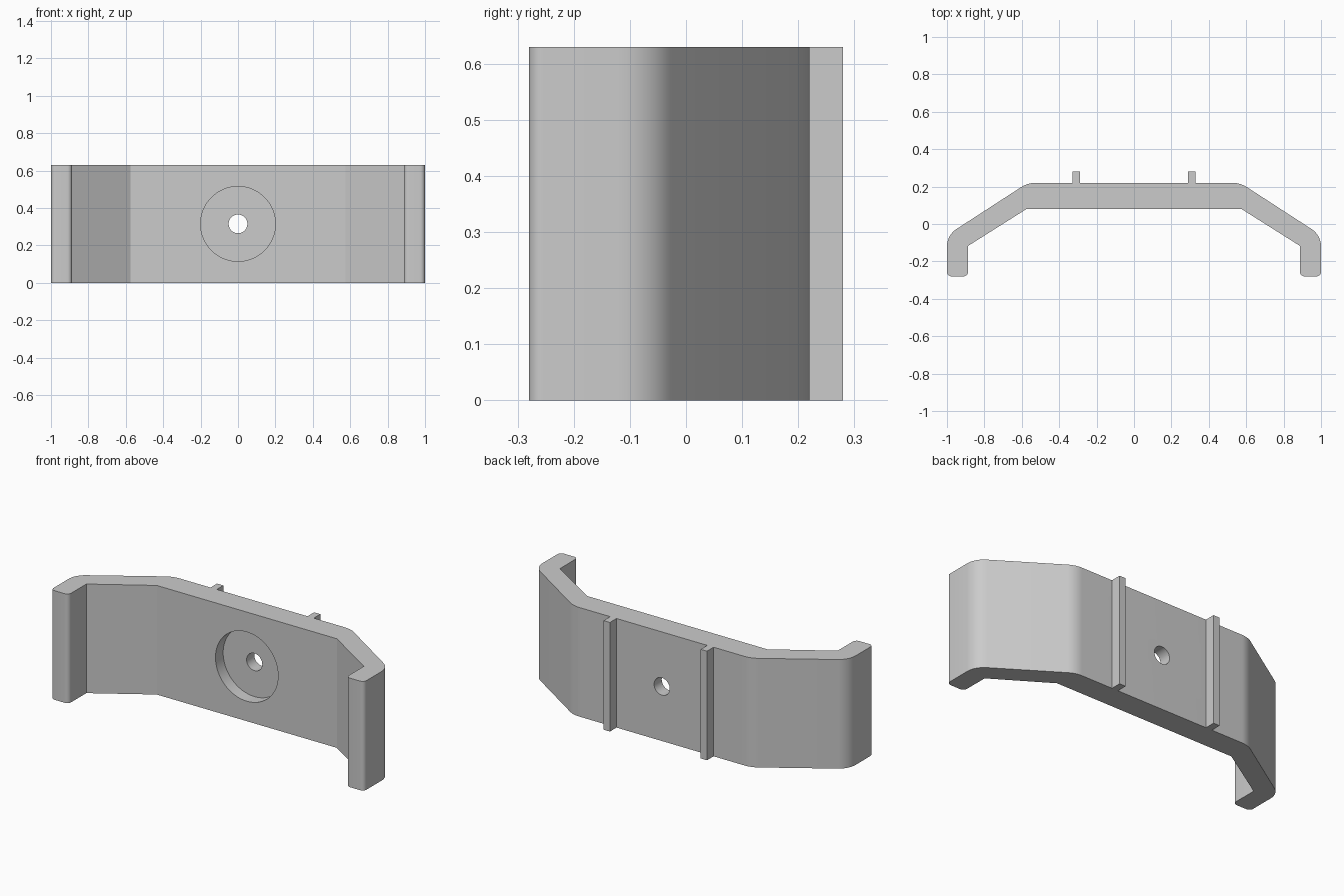
import bpy, bmesh, math
from mathutils import Vector, Matrix

if "Cube" in bpy.data.objects:
    bpy.data.objects.remove(bpy.data.objects["Cube"])

HEIGHT, BACK, INNER = 0.63, 0.22, 0.08

grey = bpy.data.materials.new("plain_grey")
grey.use_nodes = True
colour = (0.6, 0.6, 0.6, 1)
grey.diffuse_color = colour
grey.node_tree.nodes["Principled BSDF"].inputs["Base Color"].default_value = colour


def add_object(name, bm):
    bmesh.ops.recalc_face_normals(bm, faces=bm.faces)
    mesh = bpy.data.meshes.new(name)
    bm.to_mesh(mesh)
    bm.free()
    mesh.materials.append(grey)
    obj = bpy.data.objects.new(name, mesh)
    bpy.context.collection.objects.link(obj)
    return obj


def extrude_profile(name, points):
    bm = bmesh.new()
    face = bm.faces.new([bm.verts.new((x, y, 0)) for x, y in points])
    top = bmesh.ops.extrude_face_region(bm, geom=[face], use_keep_orig=True)["geom"]
    bmesh.ops.translate(bm, vec=(0, 0, HEIGHT),
                        verts=[v for v in top if isinstance(v, bmesh.types.BMVert)])
    return add_object(name, bm)


def fillet(before, corner, after, radius, steps=8):
    """Points of an arc that rounds one profile corner."""
    p = Vector(corner)
    a, b = (Vector(before) - p).normalized(), (Vector(after) - p).normalized()
    half_angle = a.angle(b) / 2
    centre = p + (a + b).normalized() * radius / math.sin(half_angle)
    start = (p + a * radius / math.tan(half_angle) - centre).normalized()
    end = (p + b * radius / math.tan(half_angle) - centre).normalized()
    return [centre + start.slerp(end, i / steps) * radius for i in range(steps + 1)]


def cutter(name, radius, y0, y1):
    bm = bmesh.new()
    place = Matrix.Translation((0, (y0 + y1) / 2, HEIGHT / 2)) @ Matrix.Rotation(math.pi / 2, 4, 'X')
    bmesh.ops.create_cone(bm, cap_ends=True, segments=64, radius1=radius,
                          radius2=radius, depth=y1 - y0, matrix=place)
    obj = add_object(name, bm)
    obj.hide_render = True
    return obj


# Left half of the bracket outline as (point, fillet radius)
half = [((0.575, INNER), 0), ((0.887, -0.117), 0), ((0.887, -0.28), 0.025),
        ((1.0, -0.28), 0.025), ((1.0, -0.06), 0.11), ((0.568, BACK), 0.14)]
outline = []
for i, (p, r) in enumerate(half):
    if r:
        after = half[i + 1][0] if i + 1 < len(half) else (0, BACK)
        outline += fillet(half[i - 1][0], p, after, r)
    else:
        outline.append(Vector(p))
outline += [Vector((-p.x, p.y)) for p in reversed(outline)]
bracket = extrude_profile("bracket_body", outline)

# Round recess in the front and a screw hole right through
for cut in (cutter("recess_cutter", 0.2, -0.1, INNER + 0.07),
            cutter("screw_hole_cutter", 0.05, -0.2, 0.4)):
    mod = bracket.modifiers.new(cut.name, 'BOOLEAN')
    mod.operation, mod.solver, mod.object = 'DIFFERENCE', 'EXACT', cut
    bpy.context.view_layer.objects.active = bracket
    bpy.ops.object.modifier_apply(modifier=mod.name)
    bpy.data.objects.remove(cut)

bpy.ops.object.select_all(action='DESELECT')
bracket.select_set(True)
bpy.ops.object.shade_smooth_by_angle(angle=math.radians(30))

# Two upright ribs on the back
for side, x in (("right", -0.31), ("left", 0.31)):
    extrude_profile(side + "_rib", [(x - 0.02, BACK), (x + 0.02, BACK),
                                    (x + 0.02, 0.28), (x - 0.02, 0.28)])
